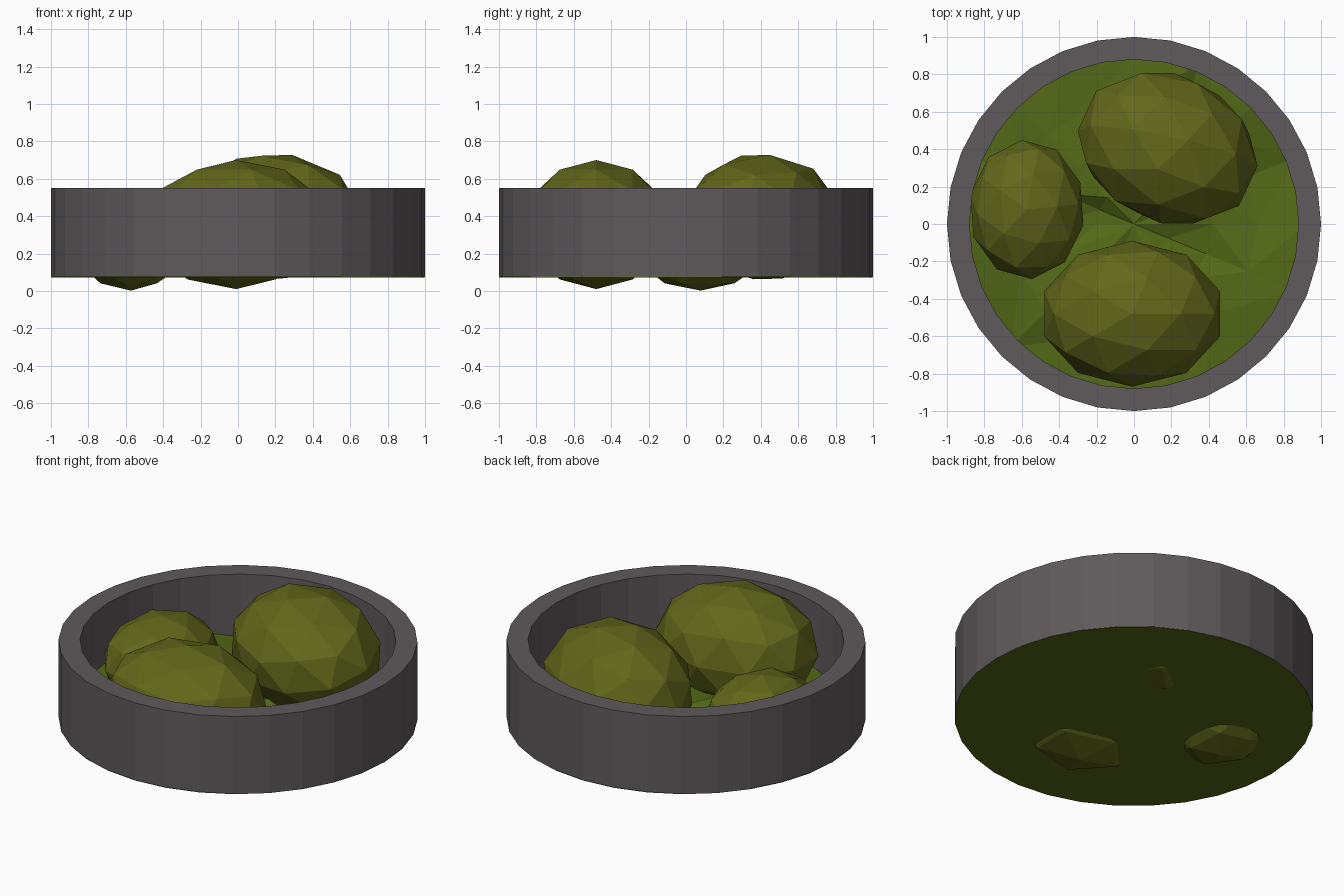
import bpy, bmesh, math, random
from mathutils import Matrix, Vector

if "Cube" in bpy.data.objects:
    bpy.data.objects.remove(bpy.data.objects["Cube"])

random.seed(4)
SEG = 32


def material(name, rgb):
    m = bpy.data.materials.new(name)
    m.diffuse_color = (*rgb, 1)
    m.use_nodes = True
    m.node_tree.nodes["Principled BSDF"].inputs["Base Color"].default_value = m.diffuse_color
    return m


stone = material("rim_stone", (0.115, 0.103, 0.107))
moss = material("moss", (0.085, 0.14, 0.008))
olive = material("olive_rock", (0.12, 0.135, 0.01))


def finish(bm, name, mat):
    bmesh.ops.recalc_face_normals(bm, faces=bm.faces)
    me = bpy.data.meshes.new(name)
    bm.to_mesh(me)
    bm.free()
    me.materials.append(mat)
    ob = bpy.data.objects.new(name, me)
    bpy.context.collection.objects.link(ob)
    return ob


def ring(bm, r, z, n=SEG, jitter=0.0):
    return [bm.verts.new((r * math.cos(2 * math.pi * i / n), r * math.sin(2 * math.pi * i / n),
                          z + random.uniform(-jitter, jitter))) for i in range(n)]


def bridge(bm, a, b):
    n = len(a)
    for i in range(n):
        j = (i + 1) % n
        bm.faces.new((a[i], a[j], b[j], b[i]))


# Round wall: square-section ring
bm = bmesh.new()
loops = [ring(bm, r, z) for r, z in ((1, 0.076), (1, 0.55), (0.88, 0.55), (0.88, 0.076))]
for k in range(4):
    bridge(bm, loops[k], loops[(k + 1) % 4])
finish(bm, "round_wall", stone)

# Moss bed: lumpy triangulated top over a flat round underside
bm = bmesh.new()
bottom = ring(bm, 1.0, 0.073)
bm.faces.new(bottom)
prev = ring(bm, 0.9, 0.165, 16, 0.035)
edge = prev
for r in (0.66, 0.42, 0.2):
    cur = ring(bm, r, 0.165, 16, 0.035)
    bridge(bm, prev, cur)
    prev = cur
centre = bm.verts.new((0, 0, 0.16))
for i in range(16):
    bm.faces.new((prev[i], prev[(i + 1) % 16], centre))
# hidden skirt joins the lumpy top to the underside inside the wall
for i in range(16):
    a, b = edge[i], edge[(i + 1) % 16]
    c, d, e = bottom[2 * i], bottom[2 * i + 1], bottom[(2 * i + 2) % SEG]
    bm.faces.new((a, c, d))
    bm.faces.new((a, d, b))
    bm.faces.new((b, d, e))
# push the outer edge midpoints out by keeping its vertices inside the wall
for v in edge:
    v.co.x *= 1.03
    v.co.y *= 1.03
bmesh.ops.triangulate(bm, faces=[f for f in bm.faces if len(f.verts) == 4])
finish(bm, "moss_bed", moss)


# Boulders: faceted spheres, turned first and then stretched
def boulder(name, centre, radii, spin=0.0, tilt=0.0, turn=0.0):
    bm = bmesh.new()
    mat = (Matrix.Translation(centre) @ Matrix.Rotation(math.radians(turn), 4, 'Z')
           @ Matrix.Diagonal(Vector((*radii, 1)))
           @ Matrix.Rotation(math.radians(tilt), 4, 'X')
           @ Matrix.Rotation(math.radians(spin), 4, 'Z'))
    bmesh.ops.create_icosphere(bm, subdivisions=2, radius=1, matrix=mat)
    finish(bm, name, olive)


boulder("large_boulder", (0.18, 0.405, 0.395), (0.50, 0.40, 0.345), tilt=18, turn=-25)
boulder("front_boulder", (-0.01, -0.48, 0.355), (0.494, 0.39, 0.345))
boulder("small_boulder", (-0.573, 0.077, 0.262), (0.31, 0.373, 0.26), spin=5)
